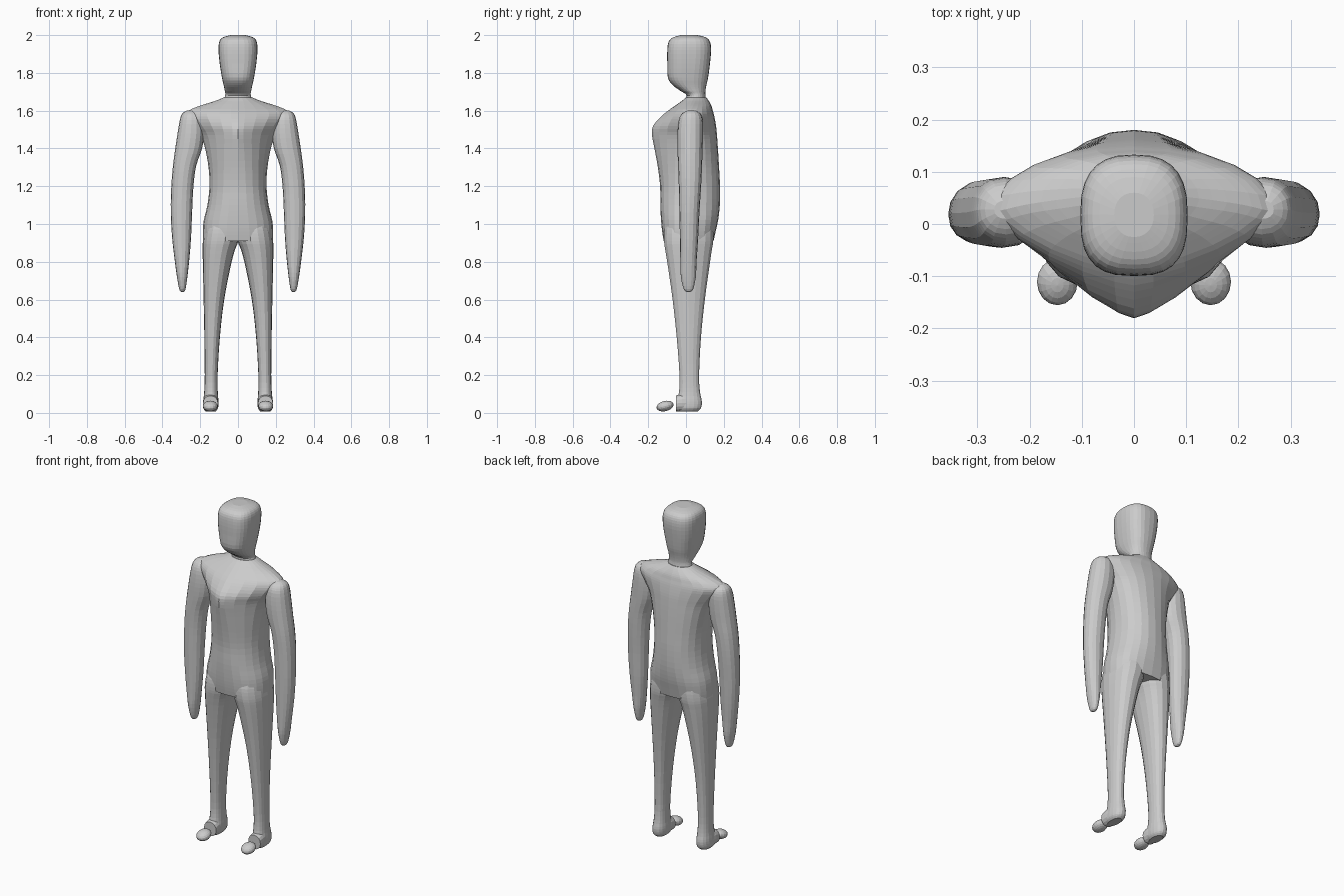
import bpy, bmesh, math
from mathutils import Matrix

skin = bpy.data.materials.new("plain grey")
skin.diffuse_color = (0.6, 0.6, 0.6, 1)


def spline(rows, steps):
    """Catmull-Rom interpolation through rows of numbers."""
    out = []
    for i in range(len(rows) - 1):
        p0, p1 = rows[max(i - 1, 0)], rows[i]
        p2, p3 = rows[i + 1], rows[min(i + 2, len(rows) - 1)]
        for k in range(steps):
            t = k / steps
            out.append([0.5 * (2 * b + (c - a) * t + (2 * a - 5 * b + 4 * c - d) * t * t
                               + (3 * b - a - 3 * c + d) * t ** 3)
                        for a, b, c, d in zip(p0, p1, p2, p3)])
    out.append(list(rows[-1]))
    return out


def loft(name, rows, sides=24, steps=3, mid=None, along_y=False):
    """Skin rows of (height, x0, x1, y0, y1, front power, back power)."""
    bm = bmesh.new()
    rings = []
    for h, x0, x1, y0, y1, ef, eb in spline(rows, steps):
        cx, rx = (x0 + x1) / 2, (x1 - x0) / 2
        cy = (y0 + y1) / 2
        if mid is not None:
            cy = max(mid, cy)
        ring = []
        for k in range(sides):
            a = 2 * math.pi * k / sides
            c, s = math.cos(a), math.sin(a)
            e = ef if s < 0 else eb
            ry = cy - y0 if s < 0 else y1 - cy
            x = cx + rx * math.copysign(abs(c) ** (2 / e), c)
            y = cy + ry * math.copysign(abs(s) ** (2 / e), s)
            ring.append(bm.verts.new((x, h, y) if along_y else (x, y, h)))
        rings.append(ring)
    for r, q in zip(rings, rings[1:]):
        for k in range(sides):
            j = (k + 1) % sides
            bm.faces.new((r[k], r[j], q[j], q[k]))
    bm.faces.new(rings[0])
    bm.faces.new(rings[-1])
    return finish(name, bm)


def finish(name, bm):
    bmesh.ops.recalc_face_normals(bm, faces=bm.faces)
    mesh = bpy.data.meshes.new(name)
    bm.to_mesh(mesh)
    bm.free()
    mesh.materials.append(skin)
    ob = bpy.data.objects.new(name, mesh)
    bpy.context.collection.objects.link(ob)
    return ob


def sided(rows, s):
    """Mirror limb rows to the side s and add a round section."""
    return [(h, min(s * a, s * b), max(s * a, s * b), y0, y1, 2.2, 2.2)
            for h, a, b, y0, y1 in rows]


def centred(rows):
    return [(h, -w, w, y0, y1, ef, eb) for h, w, y0, y1, ef, eb in rows]


# Torso: height, half width, front, back, section powers
torso = [
    (0.91, 0.184, -0.118, 0.146, 2.5, 2.5),
    (0.96, 0.186, -0.126, 0.157, 2.4, 2.4),
    (1.02, 0.181, -0.132, 0.170, 2.3, 2.3),
    (1.10, 0.162, -0.136, 0.179, 2.2, 2.2),
    (1.20, 0.151, -0.137, 0.180, 2.1, 2.2),
    (1.30, 0.156, -0.149, 0.175, 1.9, 2.2),
    (1.40, 0.174, -0.167, 0.169, 1.6, 2.2),
    (1.47, 0.198, -0.180, 0.164, 1.4, 2.1),
    (1.52, 0.235, -0.174, 0.159, 1.35, 2.0),
    (1.57, 0.272, -0.130, 0.150, 1.35, 2.0),
    (1.60, 0.260, -0.095, 0.142, 1.4, 2.0),
    (1.625, 0.205, -0.060, 0.135, 1.5, 2.0),
    (1.65, 0.125, -0.024, 0.122, 1.8, 2.0),
    (1.67, 0.075, 0.000, 0.108, 2.0, 2.0),
]
# Head and neck
head = [
    (1.63, 0.085, -0.010, 0.112, 2.0, 2.0),
    (1.68, 0.068, 0.004, 0.103, 2.0, 2.0),
    (1.705, 0.070, -0.030, 0.103, 2.2, 2.2),
    (1.735, 0.076, -0.070, 0.108, 2.4, 2.4),
    (1.775, 0.085, -0.096, 0.117, 2.6, 2.5),
    (1.85, 0.097, -0.099, 0.127, 2.8, 2.6),
    (1.92, 0.103, -0.099, 0.133, 2.8, 2.6),
    (1.965, 0.099, -0.092, 0.127, 2.7, 2.6),
    (1.988, 0.080, -0.068, 0.105, 2.5, 2.5),
    (2.00, 0.038, -0.025, 0.060, 2.2, 2.2),
]
# Limbs: height, inner x, outer x, front, back
arm = [
    (0.640, 0.288, 0.300, 0.006, 0.020),
    (0.655, 0.278, 0.311, -0.012, 0.038),
    (0.72, 0.268, 0.323, -0.027, 0.052),
    (0.80, 0.259, 0.334, -0.030, 0.056),
    (0.92, 0.249, 0.348, -0.032, 0.064),
    (1.06, 0.243, 0.356, -0.035, 0.071),
    (1.20, 0.236, 0.353, -0.038, 0.080),
    (1.31, 0.221, 0.344, -0.042, 0.085),
    (1.40, 0.190, 0.332, -0.045, 0.088),
    (1.48, 0.180, 0.320, -0.045, 0.090),
    (1.55, 0.185, 0.308, -0.038, 0.088),
    (1.585, 0.195, 0.295, -0.020, 0.075),
    (1.602, 0.225, 0.268, 0.010, 0.045),
]
leg = [
    (0.008, 0.118, 0.172, -0.038, 0.062),
    (0.025, 0.106, 0.184, -0.048, 0.080),
    (0.06, 0.103, 0.185, -0.050, 0.085),
    (0.11, 0.107, 0.179, -0.038, 0.075),
    (0.20, 0.108, 0.176, -0.035, 0.070),
    (0.40, 0.096, 0.178, -0.050, 0.080),
    (0.60, 0.073, 0.182, -0.072, 0.101),
    (0.78, 0.038, 0.186, -0.098, 0.126),
    (0.86, 0.017, 0.187, -0.111, 0.138),
    (0.91, -0.002, 0.186, -0.118, 0.146),
    (0.97, -0.010, 0.176, -0.116, 0.145),
    (1.02, -0.010, 0.160, -0.100, 0.130),
]
# Cut-off foot front, running along y with z as its second direction
foot = [
    (-0.054, 0.106, 0.185, 0.008, 0.090),
    (-0.020, 0.105, 0.186, 0.007, 0.100),
    (0.030, 0.108, 0.182, 0.010, 0.095),
]

body = loft("body", centred(torso), mid=0.025)
pieces = [loft("head", centred(head), sides=28)]
for s in (-1, 1):
    pieces += [loft("arm", sided(arm, s), sides=16),
               loft("leg", sided(leg, s), sides=18),
               loft("foot", sided(foot, s), sides=16, steps=2, along_y=True)]

# Fuse everything into one skin
bpy.context.view_layer.objects.active = body
for piece in pieces:
    mod = body.modifiers.new("fuse", "BOOLEAN")
    mod.operation = "UNION"
    mod.solver = "EXACT"
    mod.object = piece
    bpy.ops.object.modifier_apply(modifier=mod.name)
    bpy.data.objects.remove(piece)

# Loose toe pads in front of the feet
for s, side in ((-1, "right"), (1, "left")):
    bm = bmesh.new()
    place = (Matrix.Translation((s * 0.147, -0.111, 0.036))
             @ Matrix.Rotation(math.radians(14), 4, "X")
             @ Matrix.Diagonal((0.039, 0.046, 0.027, 1)))
    bmesh.ops.create_uvsphere(bm, u_segments=16, v_segments=10, radius=1, matrix=place)
    finish(side + "_toe_pad", bm)
